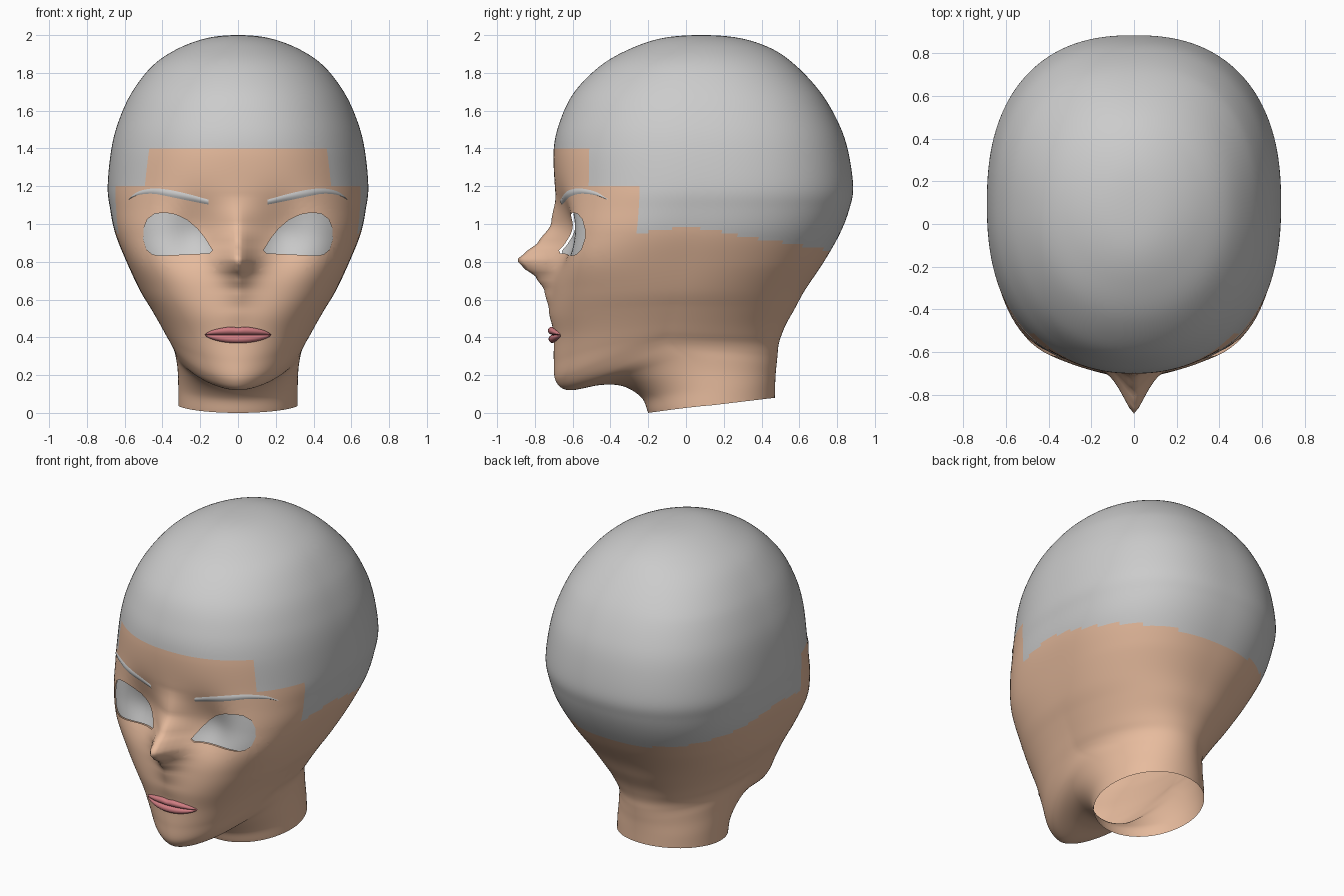
import bpy, bmesh, math
from mathutils import Vector
from mathutils.bvhtree import BVHTree

if "Cube" in bpy.data.objects:
    bpy.data.objects.remove(bpy.data.objects["Cube"])

SEG, SUB = 160, 8


def material(name, rgb):
    m = bpy.data.materials.new(name)
    m.diffuse_color = (*rgb, 1)
    m.use_nodes = True
    m.node_tree.nodes["Principled BSDF"].inputs["Base Color"].default_value = m.diffuse_color
    return m


def make_object(name, bm, mat=None):
    me = bpy.data.meshes.new(name)
    bm.to_mesh(me)
    for p in me.polygons:
        p.use_smooth = True
    ob = bpy.data.objects.new(name, me)
    bpy.context.collection.objects.link(ob)
    if mat:
        me.materials.append(mat)
    return ob


def catmull(a, b, c, d, t):
    return [0.5 * (2 * q + (r - p) * t + (2 * p - 5 * q + 4 * r - s) * t * t
                   + (3 * q - p - 3 * r + s) * t ** 3) for p, q, r, s in zip(a, b, c, d)]


def lerp_table(tab, v):
    for (a, fa), (b, fb) in zip(tab, tab[1:]):
        if a <= v <= b:
            k = (v - a) / (b - a)
            k = k * k * (3 - 2 * k) * 0.5 + k * 0.5
            return fa + (fb - fa) * k
    return 0.0


skin = material("skin", (0.8, 0.5, 0.34))
pink = material("lip_pink", (0.62, 0.2, 0.22))

# level rings of the skull: z, front y, back y, half width, front squareness
skull = [(1.985, .27, -.13, -.16, 2.0), (2.0, .08, .08, 0, 2.0), (1.985, -.12, .28, .16, 2.0),
         (1.93, -.29, .45, .315, 2.0), (1.84, -.45, .58, .45, 2.05), (1.7, -.59, .71, .56, 2.1),
         (1.55, -.665, .80, .63, 2.15), (1.4, -.70, .855, .67, 2.2), (1.2, -.695, .885, .69, 2.35),
         (1.08, -.685, .865, .677, 2.6), (.95, -.675, .815, .65, 3.0), (.8, -.68, .73, .59, 3.4),
         (.65, -.70, .63, .52, 2.9)]
# tilted rings of jaw and neck: front z, y, back z, y, side z, half width, squareness
jaw = [(.52, -.712, .55, .575, .56, .465, 2.45), (.40, -.70, .47, .53, .485, .42, 2.2),
       (.28, -.70, .41, .505, .43, .388, 1.95), (.17, -.69, .36, .49, .385, .36, 1.8),
       (.12, -.62, .31, .485, .345, .342, 1.75), (.148, -.45, .26, .48, .29, .328, 1.85),
       (.14, -.33, .21, .475, .22, .319, 2.0), (.08, -.235, .15, .472, .13, .316, 2.0),
       (0, -.2, .08, .47, .04, .316, 2.0)]
rows = [(z, f, z, b, z, w, n) for z, f, b, w, n in skull] + jaw
rows.append([2 * a - b for a, b in zip(rows[-1], rows[-2])])
rings = []
for i in range(1, len(rows) - 2):
    rings += [catmull(*rows[i - 1:i + 3], k / SUB) for k in range(SUB)]
rings.append(rows[-2])

nose = [(.45, 0), (.55, .015), (.65, .05), (.72, .105), (.77, .18), (.81, .218), (.85, .175),
        (.9, .112), (1.0, .04), (1.15, 0)]


def sculpt(x, z):
    """Forward offset of the face: nose bump and eye-socket hollows."""
    d = lerp_table(nose, z) * math.exp(-(abs(x) / .085) ** 1.5)
    d -= .03 * math.exp(-((abs(x) - .22) / .14) ** 2 - ((z - 1.05) / .13) ** 2)
    return d - .055 * math.exp(-((abs(x) - .24) / .13) ** 2 - ((z - .92) / .13) ** 2)


# head surface lofted through the rings
bm = bmesh.new()
grid = []
for zf, yf, zb, yb, zs, w, n in rings:
    yc, loop = (yf + yb) / 2, []
    nb = 2.05 + .33 * min(1, max(0, (w - .33) / .25))
    for k in range(SEG):
        a = 2 * math.pi * k / SEG
        s, c = math.sin(a), math.cos(a)
        e = n if c > 0 else nb
        r = (abs(s) ** e + abs(c) ** e) ** (-1 / e)
        x, c = w * s * r, c * r
        if c > 0:
            z = zs + (zf - zs) * c ** 1.2
            y = yc + (yf - yc) * c - sculpt(x, z) * min(1, c * 2)
        else:
            z, y = zs - (zb - zs) * c, yc - (yb - yc) * c
        loop.append(bm.verts.new((x, y, z)))
    grid.append(loop)
for A, B in zip(grid, grid[1:]):
    for k in range(SEG):
        j = (k + 1) % SEG
        bm.faces.new((A[k], B[k], B[j], A[j]))
bmesh.ops.remove_doubles(bm, verts=bm.verts, dist=1e-4)
bmesh.ops.recalc_face_normals(bm, faces=bm.faces)
tree = BVHTree.FromBMesh(bm)


def face_y(x, z):
    hit = tree.ray_cast(Vector((x, -2, z)), Vector((0, 1, 0)))[0]
    return hit.y if hit else -.6


def copy_faces(faces, move=lambda v: v):
    out, seen = bmesh.new(), {}
    for f in faces:
        for v in f.verts:
            if v not in seen:
                seen[v] = out.verts.new(move(v.co))
        out.faces.new([seen[v] for v in f.verts])
    return out


# eye openings cut in the face, cut-out set back as the eye
outline = [(.135, .86), (.175, .925), (.215, .975), (.27, 1.022), (.33, 1.05), (.385, 1.06),
           (.44, 1.055), (.48, 1.025), (.5, .975), (.502, .92), (.485, .865), (.455, .84),
           (.42, .832), (.15, .845)]
for side, label in ((1, "left"), (-1, "right")):
    pts = [Vector((x * side, 0, z)) for x, z in outline]
    mid = sum(pts, Vector()) / len(pts)
    inside = [f for f in bm.faces if f.calc_center_median().y < -.3
              and abs(f.calc_center_median().x - mid.x) < .25
              and abs(f.calc_center_median().z - mid.z) < .18]
    for a, b in zip(pts, pts[1:] + pts[:1]):
        no = Vector((b.z - a.z, 0, a.x - b.x)).normalized()
        if no.dot(mid - a) > 0:
            no.negate()
        geom = set(inside)
        for f in inside:
            geom.update(f.edges)
            geom.update(f.verts)
        res = bmesh.ops.bisect_plane(bm, geom=list(geom), dist=1e-5, plane_co=a, plane_no=no)
        inside = [f for f in res["geom"] if isinstance(f, bmesh.types.BMFace)
                  and no.dot(f.calc_center_median() - a) < 0]
    eye = copy_faces(inside, lambda v: Vector((mid.x + (v.x - mid.x) * 1.03, v.y + .014,
                                               mid.z + (v.z - mid.z) * 1.03)))
    make_object(label + "_eye", eye)
    bmesh.ops.delete(bm, geom=inside, context='FACES')


# split into hair cap and skin along the stepped hairline
def is_hair(f):
    c = f.calc_center_median()
    if c.y < -.52:
        return c.z > 1.4
    if c.y < -.25:
        return c.z > 1.2
    return c.z > .99 - .17 * abs(c.y)


hair = [f for f in bm.faces if is_hair(f)]
make_object("hair_cap", copy_faces(hair))
bmesh.ops.delete(bm, geom=hair, context='FACES')
make_object("face_and_neck", bm, skin)


def strip(name, pts, mat=None):
    """Grid surface from rows of points."""
    b = bmesh.new()
    g = [[b.verts.new(p) for p in row] for row in pts]
    for A, B in zip(g, g[1:]):
        for k in range(len(A) - 1):
            b.faces.new((A[k], A[k + 1], B[k + 1], B[k]))
    bmesh.ops.recalc_face_normals(b, faces=b.faces)
    return make_object(name, b, mat)


# eyebrows: x, z, half thickness
brow = [(.06, 1.1, .01), (.155, 1.116, .013), (.25, 1.138, .017), (.36, 1.162, .018),
        (.45, 1.174, .014), (.53, 1.162, .009), (.58, 1.13, .002), (.62, 1.1, .001)]
for side, label in ((1, "left"), (-1, "right")):
    pts = []
    for i in range(1, len(brow) - 2):
        for k in range(7 if i == len(brow) - 3 else 6):
            x, z, h = catmull(*brow[i - 1:i + 3], k / 6)
            pts.append([(x * side, face_y(x * side, z + h * t) - .005 * (1.3 - t * t),
                         z + h * t) for t in (-1, -.5, 0, .5, 1)])
    strip(label + "_eyebrow", pts)

# lips: half tubes tapering to the corners
for name, sgn in (("upper_lip", 1), ("lower_lip", -1)):
    pts = []
    for i in range(33):
        u = -1 + i / 16
        t = max(0, 1 - u * u)
        h = .042 * t ** .7 + .002
        if sgn > 0:
            h -= .006 * math.exp(-(u / .12) ** 2)
        row = []
        for k in range(9):
            a = math.pi * k / 8
            x, z = .175 * u, .413 + sgn * h * (1 - math.cos(a)) / 2
            row.append((x, face_y(x, z) - .004 - .024 * math.sin(a) * (t ** .5 * .8 + .2), z))
        pts.append(row)
    strip(name, pts, pink)
